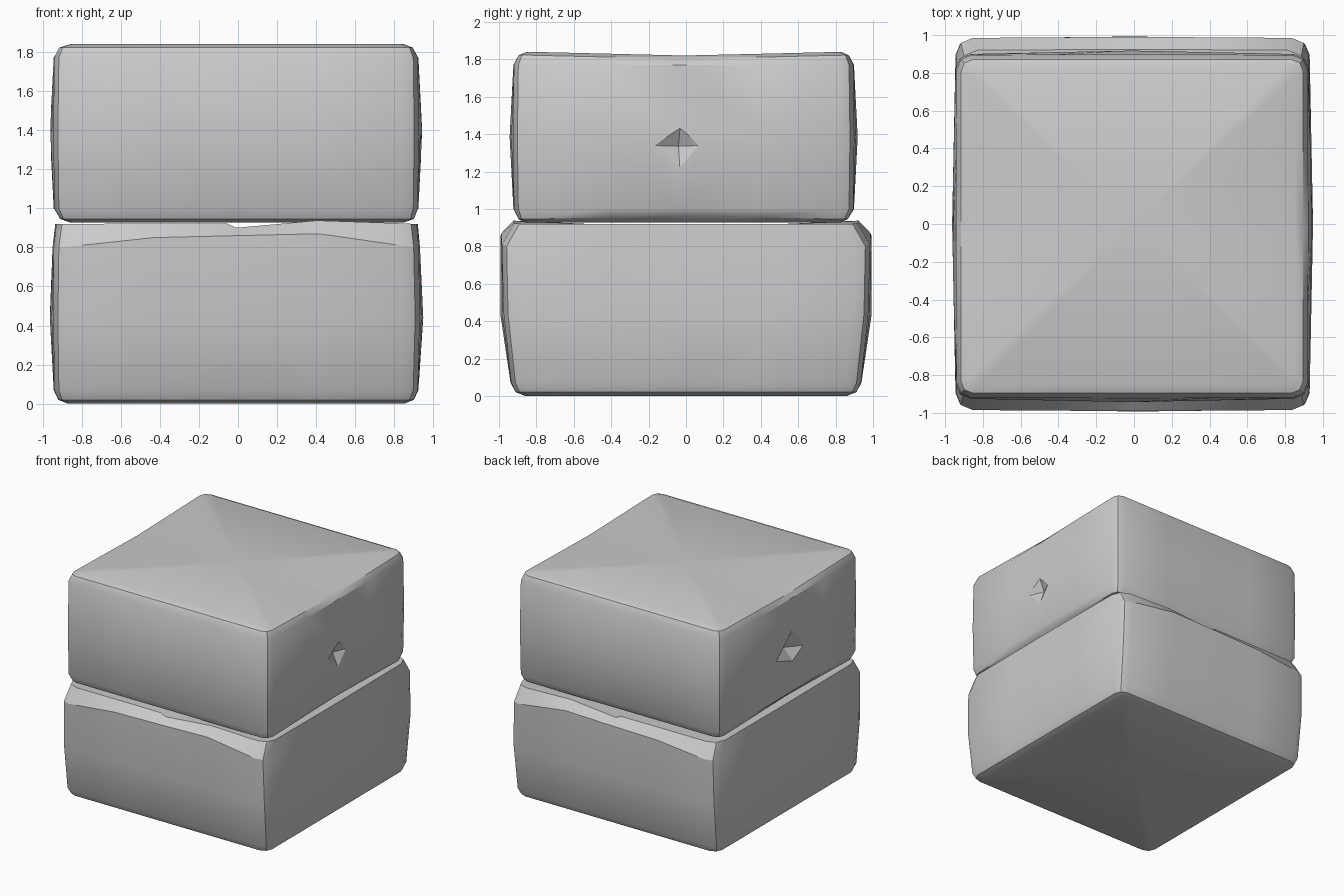
import bpy, bmesh
from math import sin, cos, pi

if "Cube" in bpy.data.objects:
    bpy.data.objects.remove(bpy.data.objects["Cube"])

FRACS = (-0.5, -0.06, 0.0, 0.5)   # extra points along each side


def side(f, lo, hi, c):
    """Position along a side between its two rounded corners."""
    mid, half = (lo + hi) / 2, (hi - lo) / 2 - c
    return mid + f * half


def ring(x0, x1, y0, y1, c, bulge, zf):
    """Rounded rectangle with slightly bowed sides; zf gives the height."""
    pts = []
    corners = [(x1 - c, y0 + c, -90), (x1 - c, y1 - c, 0),
               (x0 + c, y1 - c, 90), (x0 + c, y0 + c, 180)]
    for i, (cx, cy, a0) in enumerate(corners):
        for k in range(3):
            a = (a0 + 45 * k) * pi / 180
            pts.append((cx + c * cos(a), cy + c * sin(a)))
        fr = FRACS if i == 3 or i == 0 else FRACS[::-1]
        if i == 2:
            fr = FRACS[::-1]
        for f in fr:
            b = bulge * (1 - abs(f))
            if i == 0:
                p = (x1 + b, side(f, y0, y1, c))
            elif i == 1:
                p = (side(f, x0, x1, c), y1 + b)
            elif i == 2:
                p = (x0 - b, side(f, y0, y1, c))
            else:
                p = (side(f, x0, x1, c), y0 - b)
            pts.append(p)
    return [(x, y, zf(x, y)) for x, y in pts]


def block(name, rings, z_bottom, z_top):
    bm = bmesh.new()
    loops = [[bm.verts.new(p) for p in r] for r in rings]
    n = len(loops[0])
    for a, b in zip(loops, loops[1:]):
        for i in range(n):
            j = (i + 1) % n
            bm.faces.new((a[i], a[j], b[j], b[i]))
    for loop, z in ((loops[0], z_bottom), (loops[-1], z_top)):
        v = bm.verts.new((0, 0, z))
        for i in range(n):
            bm.faces.new((loop[i], loop[(i + 1) % n], v))
    bmesh.ops.recalc_face_normals(bm, faces=bm.faces)
    me = bpy.data.meshes.new(name)
    bm.to_mesh(me)
    bm.free()
    ob = bpy.data.objects.new(name, me)
    bpy.context.collection.objects.link(ob)
    bpy.ops.object.select_all(action='DESELECT')
    bpy.context.view_layer.objects.active = ob
    ob.select_set(True)
    bpy.ops.object.shade_smooth_by_angle(angle=pi / 6)
    return ob


def flat(z):
    return lambda x, y: z


def interp(x, table):
    for (xa, za), (xb, zb) in zip(table, table[1:]):
        if x <= xb:
            return za + (zb - za) * max(0, (x - xa) / (xb - xa))
    return table[-1][1]


# Lower stone: flares towards the top, with a worn, uneven upper rim
def worn_rim(x, y):
    return interp(x, [(-0.9, 0.92), (-0.06, 0.923), (0, 0.897), (0.43, 0.94), (0.9, 0.92)])


def rim_start(x, y):
    return interp(x, [(-0.9, 0.80), (-0.43, 0.85), (0.43, 0.87), (0.9, 0.80)])


lower = block("lower_stone", [
    ring(-0.87, 0.85, -0.86, 0.86, 0.05, 0, flat(0)),
    ring(-0.92, 0.90, -0.91, 0.91, 0.07, 0, flat(0.02)),
    ring(-0.94, 0.92, -0.935, 0.935, 0.08, 0.003, flat(0.07)),
    ring(-0.945, 0.93, -0.975, 0.975, 0.08, 0.018, flat(0.44)),
    ring(-0.943, 0.925, -0.985, 0.985, 0.09, 0.006, rim_start),
    ring(-0.93, 0.915, -0.92, 0.92, 0.10, 0.005, worn_rim)], 0, 0.897)


# Upper stone: softly bowed sides and a slightly sagging top
def sag(z):
    return lambda x, y: z - 0.02 * max(0, 1 - abs(y) / 0.83)


def lifted(x, y):
    return 0.945 + 0.02 * max(0, 1 - abs(y) / 0.83)


upper = block("upper_stone", [
    ring(-0.86, 0.85, -0.86, 0.83, 0.05, 0, flat(0.928)),
    ring(-0.91, 0.90, -0.895, 0.865, 0.06, 0, lifted),
    ring(-0.94, 0.92, -0.92, 0.895, 0.08, 0.003, flat(1.0)),
    ring(-0.945, 0.925, -0.925, 0.90, 0.08, 0.018, flat(1.385)),
    ring(-0.94, 0.92, -0.92, 0.895, 0.08, 0.003, flat(1.77)),
    ring(-0.915, 0.895, -0.895, 0.87, 0.06, 0, sag(1.822)),
    ring(-0.86, 0.85, -0.85, 0.83, 0.05, 0, sag(1.84))], 0.928, 1.82)


# Chips: pointed cutters that dent the two sides of the upper stone
def chip(name, outline, x_out, tip):
    bm = bmesh.new()
    base = [bm.verts.new((x_out, y, z)) for y, z in outline]
    t = bm.verts.new(tip)
    bm.faces.new(base)
    for i in range(len(base)):
        bm.faces.new((base[i], base[(i + 1) % len(base)], t))
    bmesh.ops.recalc_face_normals(bm, faces=bm.faces)
    me = bpy.data.meshes.new(name)
    bm.to_mesh(me)
    bm.free()
    cutter = bpy.data.objects.new(name, me)
    bpy.context.collection.objects.link(cutter)
    cutter.hide_render = True
    cutter.display_type = 'WIRE'
    mod = upper.modifiers.new(name, 'BOOLEAN')
    mod.operation = 'DIFFERENCE'
    mod.solver = 'EXACT'
    mod.object = cutter
    bpy.context.view_layer.objects.active = upper
    bpy.ops.object.modifier_apply(modifier=name)
    bpy.data.objects.remove(cutter)


chip("right_chip", [(-0.03, 1.46), (0.10, 1.34), (-0.03, 1.17), (-0.21, 1.34)],
     0.955, (0.89, -0.04, 1.335))
chip("left_chip", [(-0.03, 1.56), (-0.2, 1.33), (-0.03, 1.23), (0.24, 1.33)],
     -0.975, (-0.89, 0.0, 1.36))
